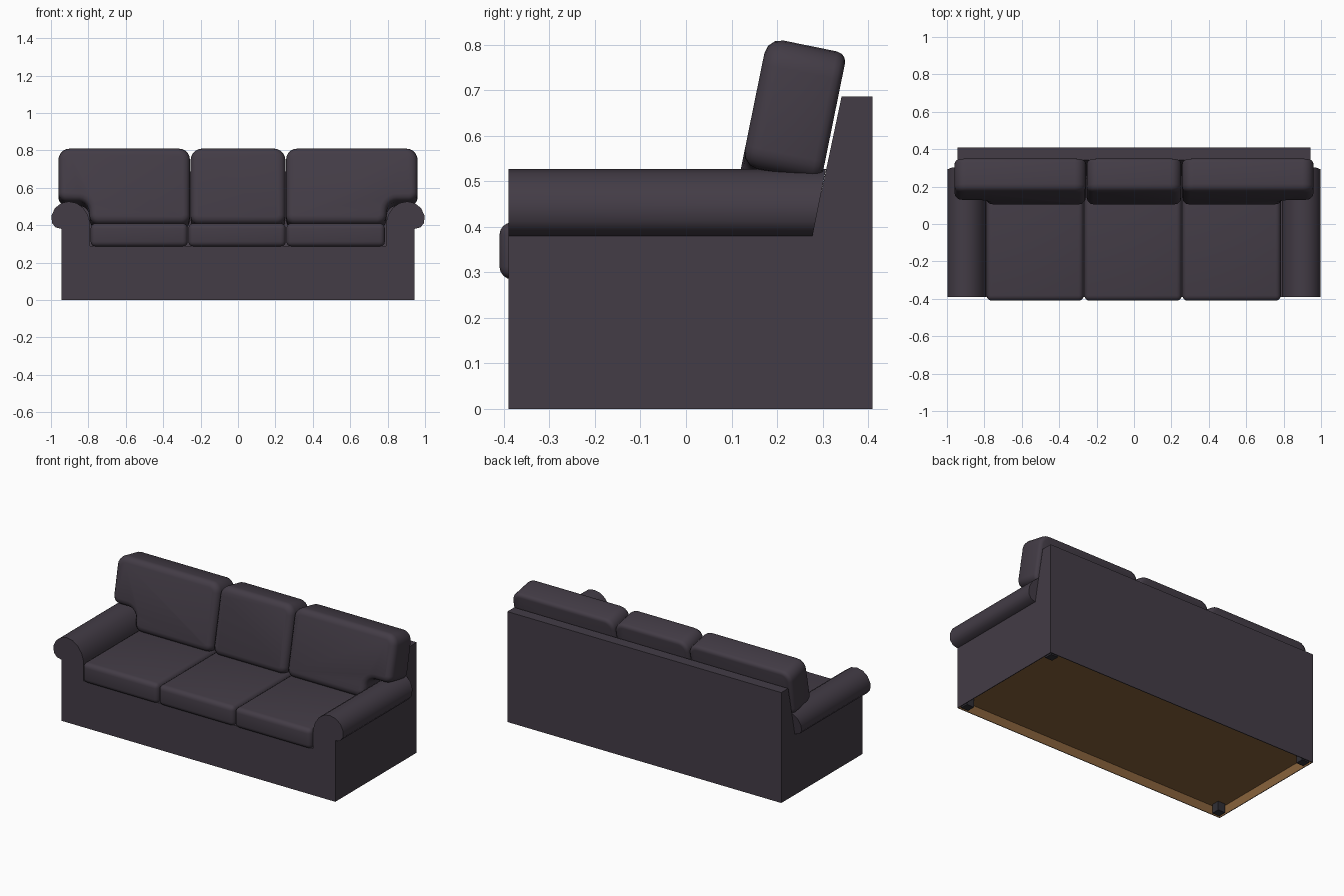
import bpy, bmesh, math
from mathutils import Matrix, Vector

if "Cube" in bpy.data.objects:
    bpy.data.objects.remove(bpy.data.objects["Cube"])


def material(name, col):
    m = bpy.data.materials.new(name)
    m.diffuse_color = (*col, 1)
    m.use_nodes = True
    m.node_tree.nodes["Principled BSDF"].inputs["Base Color"].default_value = m.diffuse_color
    return m


fabric = material("dark_fabric", (0.056, 0.045, 0.061))
lining = material("brown_lining", (0.25, 0.125, 0.045))
foot_mat = material("foot_dark", (0.03, 0.028, 0.036))


def finish(bm, name, mats, angle=40):
    bmesh.ops.recalc_face_normals(bm, faces=bm.faces)
    me = bpy.data.meshes.new(name)
    bm.to_mesh(me)
    bm.free()
    ob = bpy.data.objects.new(name, me)
    bpy.context.collection.objects.link(ob)
    for m in mats:
        me.materials.append(m)
    bpy.ops.object.select_all(action='DESELECT')
    ob.select_set(True)
    bpy.context.view_layer.objects.active = ob
    bpy.ops.object.shade_smooth_by_angle(angle=math.radians(angle))
    return ob


def box(x0, x1, y0, y1, z0, z1):
    bm = bmesh.new()
    bmesh.ops.create_cube(bm, size=1)
    for v in bm.verts:
        v.co = ((x0 + x1) / 2 + v.co.x * (x1 - x0),
                (y0 + y1) / 2 + v.co.y * (y1 - y0),
                (z0 + z1) / 2 + v.co.z * (z1 - z0))
    return bm


def prism(points, direction):
    """Extrude a closed 3D outline."""
    bm = bmesh.new()
    f = bm.faces.new([bm.verts.new(p) for p in points])
    r = bmesh.ops.extrude_face_region(bm, geom=[f], use_keep_orig=True)
    far = [v for v in r["geom"] if isinstance(v, bmesh.types.BMVert)]
    bmesh.ops.translate(bm, verts=far, vec=direction)
    return bm, far


def rounded(corners, n=5):
    """Round the corners (x, z, radius) of a polygon."""
    out = []
    for i, (x, z, r) in enumerate(corners):
        p = Vector((x, z))
        a = Vector(corners[i - 1][:2])
        b = Vector(corners[(i + 1) % len(corners)][:2])
        a = p + (a - p).normalized() * r
        b = p + (b - p).normalized() * r
        for k in range(n + 1):
            t = k / n
            w = 1.17 * t * (1 - t)   # weighted curve close to a circle arc
            s = (1 - t) ** 2 + 1.2 * w + t * t
            out.append((a * (1 - t) ** 2 + p * 1.2 * w + b * t * t) / s)
    return out


# base with a recessed brown underside
bm = box(-0.943, 0.943, -0.39, 0.41, 0, 0.29)
bm.faces.ensure_lookup_table()
bottom = min(bm.faces, key=lambda f: f.calc_center_median().z)
bmesh.ops.inset_region(bm, faces=[bottom], thickness=0.006)
r = bmesh.ops.extrude_face_region(bm, geom=[bottom])
up = [v for v in r["geom"] if isinstance(v, bmesh.types.BMVert)]
bmesh.ops.translate(bm, verts=up, vec=(0, 0, 0.055))
if bottom.is_valid:
    bmesh.ops.delete(bm, geom=[bottom], context='FACES_ONLY')
for f in bm.faces:
    c = f.calc_center_median()
    inner = abs(c.x) < 0.94 and -0.387 < c.y < 0.407
    f.material_index = 1 if inner and 0.001 < c.z < 0.1 else 0
finish(bm, "base", [fabric, lining])

# feet
for sx in (-1, 1):
    for y in (-0.35, 0.37):
        x = sx * 0.903
        finish(box(x - 0.025, x + 0.025, y - 0.025, y + 0.025, 0, 0.058),
               "foot", [foot_mat])

# back frame with sloping front
side = [(0.41, 0.29), (0.41, 0.687), (0.342, 0.687), (0.258, 0.29)]
bm, _ = prism([(-0.943, y, z) for y, z in side], (1.886, 0, 0))
finish(bm, "back_frame", [fabric])

# rolled arms, cut at the back along the slope of the back frame
roll = [(0.79, 0.29), (0.79, 0.41), (0.803, 0.455), (0.83, 0.495),
        (0.865, 0.519), (0.905, 0.527), (0.945, 0.518), (0.978, 0.492),
        (0.997, 0.453), (0.995, 0.412), (0.975, 0.388), (0.943, 0.38),
        (0.943, 0.29)]
for s in (-1, 1):
    bm, far = prism([(s * x, -0.39, z) for x, z in roll], (0, 0.65, 0))
    for v in far:
        v.co.y = 0.26 + (v.co.z - 0.29) * 0.2
    finish(bm, "arm", [fabric], 50)

# seat cushions
for x0, x1 in ((-0.79, -0.267), (-0.267, 0.257), (0.257, 0.787)):
    bm = box(x0 + 0.002, x1 - 0.002, -0.41, 0.25, 0.285, 0.41)
    bmesh.ops.bevel(bm, geom=bm.edges[:], offset=0.028, segments=4,
                    profile=0.5, affect='EDGES')
    finish(bm, "seat_cushion", [fabric])


# tilted back cushions
def back_cushion(corners, name):
    bm, _ = prism([(p.x, 0, p.y) for p in rounded(corners)], (0, 0.178, 0))
    for y, off in ((0, 0.036), (0.178, 0.022)):
        rim = [e for e in bm.edges
               if all(abs(v.co.y - y) < 1e-5 for v in e.verts)]
        bmesh.ops.bevel(bm, geom=rim, offset=off, segments=3,
                        profile=0.5, affect='EDGES')
    bmesh.ops.transform(bm, verts=bm.verts, matrix=(
        Matrix.Translation((0, 0.097, 0.412))
        @ Matrix.Rotation(math.radians(-11.5), 4, 'X')))
    finish(bm, name, [fabric])


H = 0.413
back_cushion([(-0.253, 0, 0.045), (0.253, 0, 0.045),
              (0.253, H, 0.06), (-0.253, H, 0.06)], "middle_back_cushion")
for s in (-1, 1):
    back_cushion([(s * 0.257, 0, 0.045), (s * 0.79, 0, 0.045),
                  (s * 0.80, 0.125, 0.05), (s * 0.96, 0.125, 0.045),
                  (s * 0.96, H, 0.06), (s * 0.257, H, 0.06)],
                 "outer_back_cushion")
